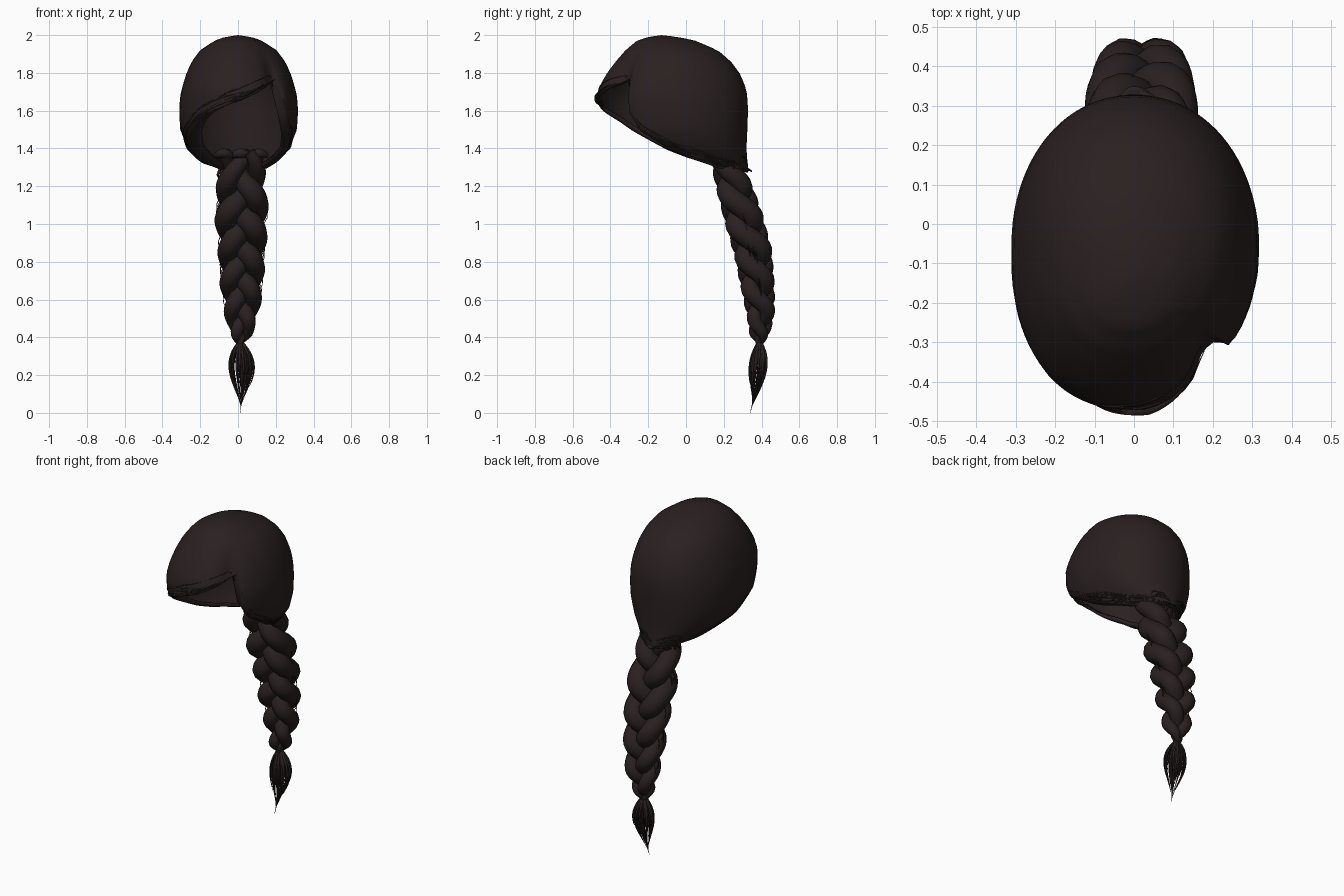
import bpy, bmesh, math, random
from math import sin, cos, pi, radians

random.seed(4)
if "Cube" in bpy.data.objects:
    bpy.data.objects.remove(bpy.data.objects["Cube"])

hair = bpy.data.materials.new("dark_brown_hair")
hair.use_nodes = True
COLOUR = (0.023, 0.0145, 0.0145, 1)
hair.diffuse_color = COLOUR
hair.node_tree.nodes["Principled BSDF"].inputs["Base Color"].default_value = COLOUR
hair.node_tree.nodes["Principled BSDF"].inputs["Roughness"].default_value = 0.8


def lerp_table(table, key):
    """Linear lookup in rows sorted by their first value."""
    if key <= table[0][0]:
        return table[0][1:]
    for lo, hi in zip(table, table[1:]):
        if key <= hi[0]:
            f = (key - lo[0]) / (hi[0] - lo[0])
            return [p + (q - p) * f for p, q in zip(lo[1:], hi[1:])]
    return table[-1][1:]


def finish(obj):
    obj.data.materials.clear()
    obj.data.materials.append(hair)
    bpy.ops.object.select_all(action='DESELECT')
    obj.select_set(True)
    bpy.context.view_layer.objects.active = obj


def strands(name, paths, bevel_res=2):
    """Tapered tubes; each path is a list of (x, y, z, radius)."""
    cu = bpy.data.curves.new(name, 'CURVE')
    cu.dimensions = '3D'
    cu.bevel_depth = 1
    cu.bevel_resolution = bevel_res
    cu.use_fill_caps = True
    for path in paths:
        sp = cu.splines.new('POLY')
        sp.points.add(len(path) - 1)
        for pt, (x, y, z, r) in zip(sp.points, path):
            pt.co = (x, y, z, 1)
            pt.radius = r
    obj = bpy.data.objects.new(name, cu)
    bpy.context.collection.objects.link(obj)
    finish(obj)
    bpy.ops.object.convert(target='MESH')
    bpy.ops.object.shade_smooth_by_angle(angle=radians(60))


# Cap cross-sections: height, half width, front y, back y
SECTIONS = [
    (1.27, .12, -.10, .33), (1.33, .20, -.24, .325), (1.40, .268, -.36, .32),
    (1.50, .306, -.43, .325), (1.60, .312, -.458, .328), (1.68, .306, -.468, .325),
    (1.74, .291, -.452, .31), (1.80, .272, -.417, .283), (1.86, .245, -.372, .238),
    (1.92, .20, -.32, .168), (1.97, .125, -.26, .05), (1.99, .07, -.20, -.04),
    (2.0, 0, -.13, -.13)]

# Lower hem of the hair: angle round the head (-90 is the front), height
HEM = [
    (-270, 1.28), (-235, 1.29), (-200, 1.32), (-180, 1.36), (-150, 1.49),
    (-135, 1.55), (-120, 1.59), (-90, 1.66), (-60, 1.73), (-42, 1.77),
    (-38, 1.60), (-30, 1.50), (-5, 1.37), (20, 1.31), (55, 1.29), (90, 1.28)]


def hem(a):
    return lerp_table(HEM, a)[0]


def surface(a, z, lift=0.0):
    """Point on the cap at an angle and height."""
    w, yf, yb = lerp_table(SECTIONS, z)
    c, s = cos(radians(a)), sin(radians(a))
    n = 2.1 if s > 0 else (2.4 if c < 0 else 1.95)
    x = math.copysign(abs(c) ** (2 / n), c) * (1.02 if c > 0 else 1)
    y = math.copysign(abs(s) ** (2 / n), s)
    # Parting dent beside the fringe, fading towards the crown
    fade = min(1, max(0, (1.94 - z) / .15))
    k = 1 + lift - .085 * fade * math.exp(-((a + 49) / 9) ** 2)
    return (w * x * k, (yf + yb) / 2 + (yb - yf) / 2 * y * k, z)


# Cap: a swept shell with a face opening, a fringe and a hem curled inwards
COLS, ROWS, CURL = 90, 22, 3
bm = bmesh.new()
pole = bm.verts.new((0, -.13, 2))
grid = []
for i in range(COLS):
    a = -270 + 360 * i / COLS
    low = hem(a)
    column = [surface(a, 2 - (2 - low) * (j / ROWS) ** 1.6)
              for j in range(1, ROWS + 1)]
    x, y, z = column[-1]
    depth = (.09 if x < 0 else .05) * abs(cos(radians(a)))
    for j in range(1, CURL + 1):
        f = j / CURL
        column.append((x - math.copysign(depth * f, x), y, z - .012 * sin(pi * f)))
    grid.append([bm.verts.new(co) for co in column])
for i in range(COLS):
    p, q = grid[i], grid[(i + 1) % COLS]
    bm.faces.new((pole, p[0], q[0]))
    for j in range(ROWS + CURL - 1):
        bm.faces.new((p[j], p[j + 1], q[j + 1], q[j]))
bmesh.ops.recalc_face_normals(bm, faces=bm.faces)
me = bpy.data.meshes.new("hair_cap")
bm.to_mesh(me)
bm.free()
cap = bpy.data.objects.new("hair_cap", me)
bpy.context.collection.objects.link(cap)
finish(cap)
shell = cap.modifiers.new("thickness", 'SOLIDIFY')
shell.thickness = .02
shell.offset = -1
bpy.ops.object.shade_smooth_by_angle(angle=radians(50))

# Fine locks lying along the hem and sweeping over the fringe
locks = []
for start, end, count, spread in ((-235, -130, 14, .06), (-150, -44, 12, .06),
                                  (-34, 60, 14, .06), (50, 90, 8, .08),
                                  (-270, -225, 8, .08)):
    for _ in range(count):
        a0 = random.uniform(start, start + (end - start) * .4)
        a1 = random.uniform(a0 + (end - a0) * .5, end)
        rise = random.uniform(-.012, spread)
        path = []
        for k in range(15):
            t = k / 14
            a = a0 + (a1 - a0) * t
            z = max(hem(a) + rise * (.6 + .4 * sin(pi * t)), 1.272)
            path.append((*surface(a, z, .002), .001 + .003 * sin(pi * t)))
        locks.append(path)
strands("hem_locks", locks, 1)

# Braid centre line: height, x, y, half width, half depth, strand radius
BRAID = [
    (.37, .01, .39, .008, .008, .012), (.42, .015, .39, .032, .025, .032),
    (.53, .02, .395, .052, .034, .044), (.68, .02, .378, .066, .042, .052),
    (.85, .02, .355, .072, .048, .057), (1.03, .02, .305, .084, .046, .062),
    (1.2, .02, .255, .080, .042, .058), (1.30, .02, .21, .08, .03, .045),
    (1.38, .02, .17, .085, .02, .030)]
STEPS = 72
braid = []
for s in range(3):
    path = []
    for k in range(STEPS + 1):
        u = k / STEPS
        z = 1.38 - 1.01 * u
        x, y, w, d, r = lerp_table(BRAID, z)
        t = 2 * pi * (1.75 * u + .25 * u * u + s / 3) + .5
        path.append((x + w * sin(t), y - d * sin(2 * t), z, r))
    braid.append(path)
strands("braid", braid, 4)

# Rolled strand ends at the top of the braid
rolls = []
for x in (-.075, .015, .11):
    rolls.append([(x + .045 * f, .16 + .02 * f * f, 1.375 - .015 * f * f,
                   .012 + .014 * (1 - f * f)) for f in (-1, -.6, -.2, .2, .6, 1)])
strands("braid_top_rolls", rolls, 3)

# Gathered locks running from the nape into the braid
gather = []
for k in range(22):
    f = random.uniform(-1, 1)
    g = f + random.uniform(-.35, .35)
    gather.append([(.01 + .13 * f, .31 - .09 * f * f, 1.35, .004),
                   (.02 + .12 * f, .315 - .07 * f * f, 1.30, .008),
                   (.02 + .10 * g, .295 - .05 * g * g, 1.26, .007),
                   (.02 + .08 * g, .27, 1.20, .002)])
strands("nape_locks", gather, 1)

# Loose hairs lying along the braid
fly = []
for _ in range(24):
    z0 = random.uniform(.55, 1.2)
    side = random.choice((-1, 1))
    off = random.uniform(-.5, .5)
    path = []
    for k in range(6):
        z = z0 - .025 * k
        x, y, w, d, r = lerp_table(BRAID, z)
        path.append((x + side * (w + r * (.3 + .55 * sin(pi * k / 5))),
                     y + d * off, z, .002))
    fly.append(path)
strands("loose_hairs", fly, 1)

# Tie and the frayed tail below it
strands("tie", [[(.01, .39, .395, .020), (.01, .39, .38, .024),
                 (.01, .39, .365, .020)]], 4)
tail = []
for k in range(40):
    ang = k * 2.4 + random.uniform(-.3, .3)
    m = math.sqrt((k + .5) / 40)
    tip = 0 if k == 0 else random.uniform(.03, .2)
    path = []
    for i in range(12):
        t = i / 11
        z = .38 + (tip - .38) * t
        v = (.38 - z) / .38
        bulge = m * (.012 + sin(pi * min(1, v * 1.1) ** .75) ** 1.2)
        path.append((.012 + .01 * sin(pi * v) + .068 * bulge * cos(ang),
                     .39 - .05 * v ** 2 + .05 * bulge * sin(ang), z,
                     .0075 * (1 - t) ** .7 + .0008))
    tail.append(path)
strands("braid_tail", tail, 1)
